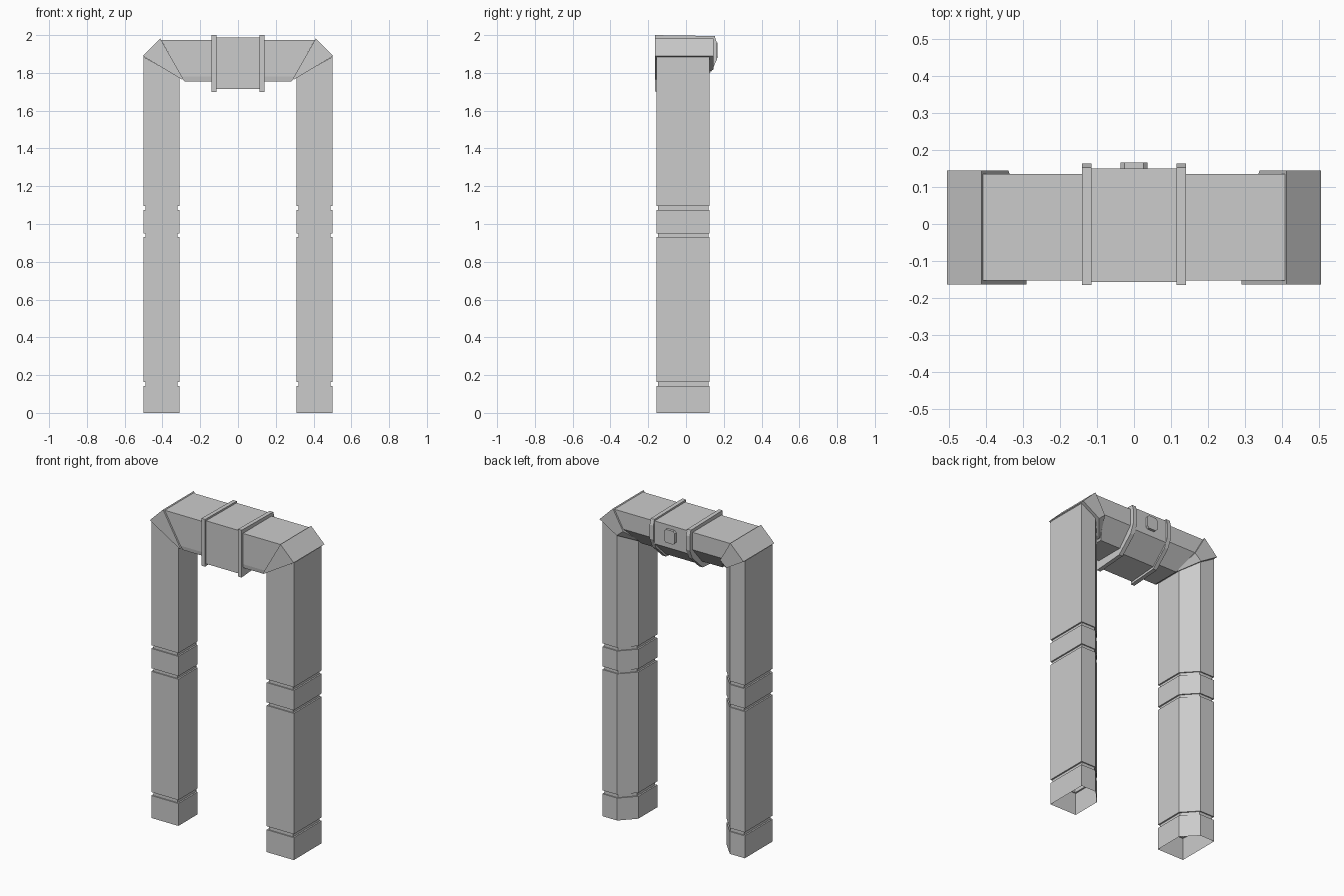
import bpy, bmesh

if "Cube" in bpy.data.objects:
    bpy.data.objects.remove(bpy.data.objects["Cube"])


def loft(name, rings, caps=True, mirror=False):
    """Skin equal-length rings of points into a flat-shaded object."""
    bm = bmesh.new()
    vr = [[bm.verts.new(p) for p in r] for r in rings]
    n = len(vr[0])
    for a, b in zip(vr, vr[1:]):
        for i in range(n):
            j = (i + 1) % n
            bm.faces.new((a[i], a[j], b[j], b[i]))
    if caps:
        bm.faces.new(vr[0][::-1])
        bm.faces.new(vr[-1])
    bmesh.ops.recalc_face_normals(bm, faces=bm.faces[:])
    # make sure open shells face outward too
    front = min(bm.faces, key=lambda f: f.calc_center_median().y)
    if front.normal.y > 0:
        bmesh.ops.reverse_faces(bm, faces=bm.faces[:])
    me = bpy.data.meshes.new(name)
    bm.to_mesh(me)
    bm.free()
    ob = bpy.data.objects.new(name, me)
    bpy.context.collection.objects.link(ob)
    if mirror:
        ob.modifiers.new("mirror", 'MIRROR')
    return ob


# Legs: five-sided hollow posts with three inset grooves and a mitred top
leg = [(-0.50, -0.155), (-0.31, -0.155), (-0.31, 0.035), (-0.395, 0.125), (-0.50, 0.125)]
cx, cy = -0.405, -0.015
inset = [(cx + (x - cx) * 0.90, cy + (y - cy) * 0.95) for x, y in leg]


def ring(profile, z):
    return [(x, y, z) for x, y in profile]


rings = [ring(leg, 0)]
for lo, hi in ((0.142, 0.164), (0.93, 0.95), (1.075, 1.096)):
    rings += [ring(leg, lo), ring(inset, lo), ring(inset, hi), ring(leg, hi)]
rings.append([(x, y, 1.885 - (x + 0.5) * 0.58) for x, y in leg])
loft("leg", rings, caps=False, mirror=True)

# Corner elbows: wedge between the leg mitre and the beam mitre
ys = (-0.163, -0.163, 0.04, 0.145, 0.145)
leg_end = [(-0.505, 1.89), (-0.297, 1.765), (-0.297, 1.765), (-0.385, 1.818), (-0.505, 1.89)]
beam_end = [(-0.412, 1.982), (-0.29, 1.768), (-0.29, 1.768), (-0.34, 1.856), (-0.412, 1.982)]
loft("corner_elbow",
     [[(x, y, z) for (x, z), y in zip(end, ys)] for end in (leg_end, beam_end)],
     mirror=True)

# Cross beam with mitred ends
beam = [(-0.152, 1.975), (-0.152, 1.78), (-0.148, 1.755), (0.04, 1.755),
        (0.135, 1.865), (0.135, 1.975)]
loft("cross_beam",
     [[(s * (0.41 - (1.98 - z) * 0.56), y, z) for y, z in beam] for s in (-1, 1)])

# Central housing and the two raised bands around it
housing = [(-0.156, 1.988), (-0.156, 1.715), (0.035, 1.73), (0.15, 1.84), (0.15, 1.985)]
loft("centre_housing", [[(x, y, z) for y, z in housing] for x in (-0.12, 0.12)])
band = [(-0.165, 2.0), (-0.165, 1.70), (0.035, 1.715), (0.137, 1.81),
        (0.163, 1.87), (0.163, 1.96), (0.152, 1.995)]
loft("housing_band", [[(x, y, z) for y, z in band] for x in (-0.141, -0.115)],
     mirror=True)

# Small eight-sided button on the back
w, h, c, zc = 0.037, 0.042, 0.012, 1.92
octo = [(-w + c, -h), (w - c, -h), (w, -h + c), (w, h - c),
        (w - c, h), (-w + c, h), (-w, h - c), (-w, -h + c)]
loft("back_button", [[(x, y, zc + z) for x, z in octo] for y in (0.145, 0.166)])
